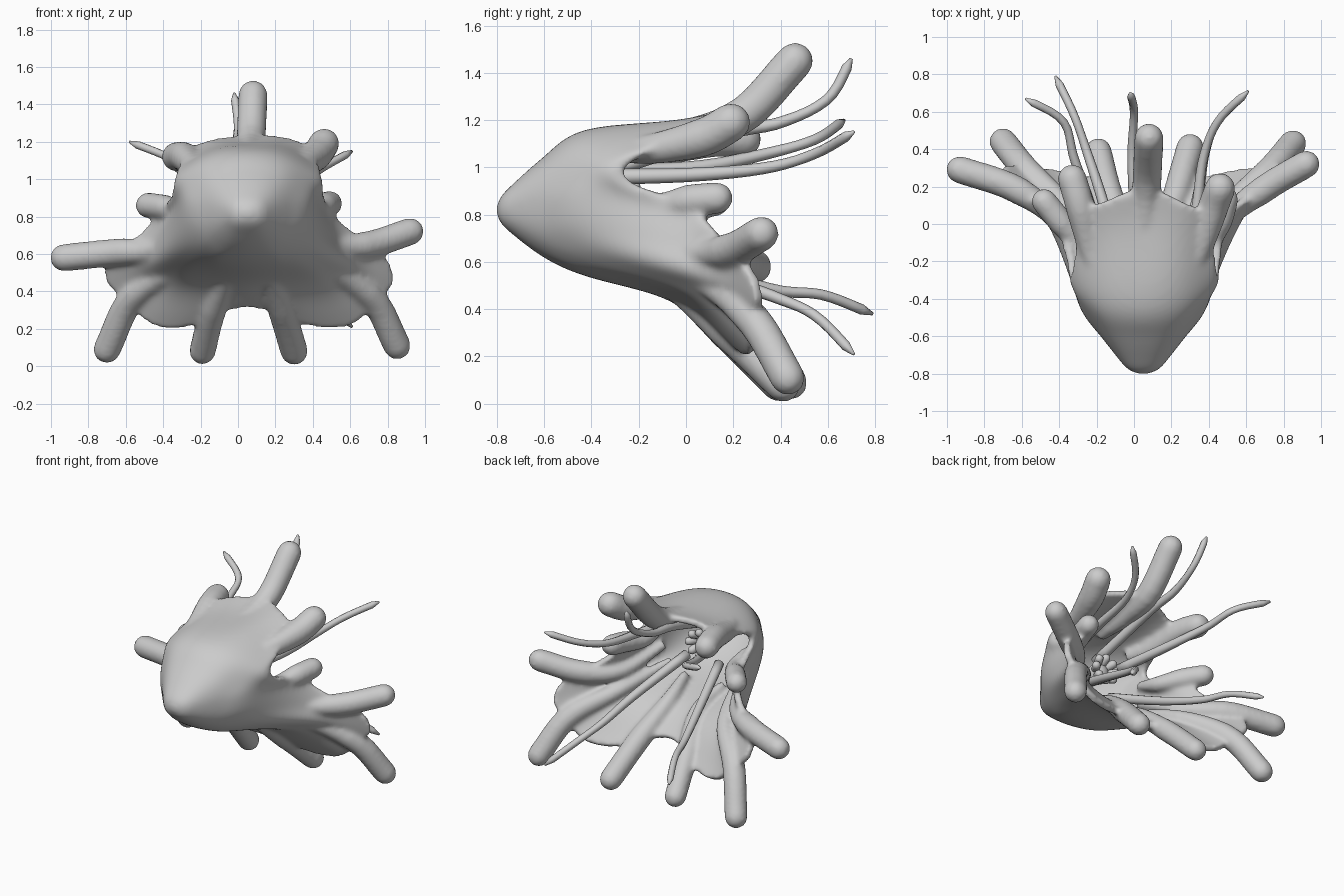
import bpy, bmesh, math
from mathutils import Vector

if "Cube" in bpy.data.objects:
    bpy.data.objects.remove(bpy.data.objects["Cube"])

def spline(pts, n):
    """Catmull-Rom resample of a point list to n points."""
    p = [Vector(q) for q in pts]
    p = [p[0] * 2 - p[1]] + p + [p[-1] * 2 - p[-2]]
    out = []
    for k in range(n):
        t = k / (n - 1) * (len(p) - 3)
        i = min(int(t), len(p) - 4)
        t -= i
        a, b, c, d = p[i:i + 4]
        out.append(0.5 * (2 * b + (c - a) * t + (2 * a - 5 * b + 4 * c - d) * t * t
                          + (3 * b - a - 3 * c + d) * t ** 3))
    return out

def finish(bm, name):
    bmesh.ops.recalc_face_normals(bm, faces=bm.faces)
    for f in bm.faces:
        f.smooth = True
    me = bpy.data.meshes.new(name)
    bm.to_mesh(me)
    bm.free()
    ob = bpy.data.objects.new(name, me)
    bpy.context.collection.objects.link(ob)
    return ob

def tube(name, pts, r0, r1, n=14, sides=12, round_tip=True):
    """Tapered tube along a smooth path, with a rounded or pointed tip."""
    path = spline(pts, n)
    rad = [r0 + (r1 - r0) * min(1, 1.6 * i / (n - 1)) for i in range(n)]
    end = (path[-1] - path[-2]).normalized()
    if round_tip:
        last = path[-1].copy()
        for a in (25, 50, 75):
            path.append(last + end * r1 * math.sin(math.radians(a)))
            rad.append(r1 * math.cos(math.radians(a)))
    else:
        rad[-1] = r1 * .3
    bm = bmesh.new()
    tan = (path[1] - path[0]).normalized()
    u = tan.orthogonal().normalized()
    rings = []
    for i, p in enumerate(path):
        t = (path[min(i + 1, len(path) - 1)] - path[max(i - 1, 0)]).normalized()
        u = (u - t * u.dot(t)).normalized()
        v = t.cross(u)
        rings.append([bm.verts.new(p + rad[i] * (u * math.cos(a) + v * math.sin(a)))
                      for a in (2 * math.pi * k / sides for k in range(sides))])
    for a, b in zip(rings, rings[1:]):
        for k in range(sides):
            bm.faces.new((a[k], a[(k + 1) % sides], b[(k + 1) % sides], b[k]))
    bm.faces.new(rings[0])
    bm.faces.new(rings[-1])
    return finish(bm, name)

def mantle_point(y, cz, rx, rz, deg):
    c, s = math.cos(math.radians(deg)), math.sin(math.radians(deg))
    f = lambda v: math.copysign(abs(v) ** 0.82, v)
    return (0.05 + rx * f(c), y, cz + rz * f(s))

# Arms: name, angle on the mantle, path beyond the mantle, start radius, tip radius
arms = [
    ("top_arm", 90, [(.06, .0, 1.17), (.07, .24, 1.22), (.08, .46, 1.45)], .03, .08),
    ("upper_right_arm", 48, [(.38, -.12, 1.10), (.42, .08, 1.13), (.46, .19, 1.19)], .05, .084),
    ("middle_right_arm", 4, [(.43, -.12, .84), (.46, .02, .86), (.49, .13, .87)], .03, .07),
    ("right_arm", -17, [(.53, .03, .63), (.70, .19, .65), (.92, .32, .72)], .03, .075),
    ("lower_right_outer_arm", -42, [(.52, .08, .50), (.72, .28, .36), (.85, .43, .11)], .03, .075),
    ("lower_right_inner_arm", -68, [(.18, -.04, .46), (.24, .20, .28), (.30, .41, .08)], .03, .075),
    ("lower_left_inner_arm", -112, [(-.07, -.04, .46), (-.14, .19, .28), (-.19, .39, .08)], .03, .072),
    ("lower_left_outer_arm", -138, [(-.38, .08, .49), (-.57, .28, .36), (-.70, .44, .09)], .03, .075),
    ("left_arm", -163, [(-.45, .03, .61), (-.64, .19, .61), (-.93, .29, .58)], .03, .075),
    ("middle_left_arm", -184, [(-.32, -.12, .83), (-.40, .02, .85), (-.48, .12, .86)], .03, .07),
    ("upper_left_arm", -228, [(-.26, -.12, 1.09), (-.29, .1, 1.12), (-.33, .24, 1.12)], .05, .08),
]
parts = []
for name, deg, pts, r0, r1 in arms:
    # the root is sunk to the inner side so that it shows as a ridge there
    start = mantle_point(-.28, .85, .33, .275, deg)
    root = Vector(pts[0]).lerp(Vector((.05, -.12, .84)), .07)
    parts.append(tube(name, [start, root] + pts[1:], r0, r1))

# Webbed mantle: one column per arm plus the web edges and side slits between them
columns = [(deg, pts[:2]) for _, deg, pts, _, _ in arms] + [
    (70, [(.23, -.06, 1.19), (.28, .09, 1.215)]),
    (30, [(.42, -.33, 1.02), (.42, -.28, 1.03)]),
    (14, [(.43, -.33, .94), (.43, -.28, .93)]),
    (-7, [(.48, -.04, .74), (.54, .11, .75)]),
    (-26, [(.60, .10, .57), (.81, .28, .58)]),
    (-34, [(.60, .10, .53), (.84, .33, .42)]),
    (-51, [(.45, .05, .46), (.65, .30, .21)]),
    (-60, [(.30, .0, .46), (.38, .25, .21)]),
    (-90, [(.05, -.10, .47), (.05, .08, .35)]),
    (-120, [(-.18, .0, .46), (-.25, .25, .21)]),
    (-129, [(-.32, .05, .46), (-.47, .29, .20)]),
    (-146, [(-.47, .10, .52), (-.70, .32, .42)]),
    (-154, [(-.48, .08, .56), (-.72, .27, .55)]),
    (-173, [(-.39, -.03, .73), (-.46, .10, .74)]),
    (-194, [(-.32, -.33, .94), (-.32, -.28, .93)]),
    (-210, [(-.31, -.33, 1.02), (-.31, -.28, 1.03)]),
    (-250, [(-.12, -.06, 1.17), (-.17, .10, 1.20)]),
]
columns.sort(key=lambda c: -c[0])
bm = bmesh.new()
grid = []
for deg, pts in columns:
    col = [mantle_point(*ring, deg) for ring in ((-.765, .82, .07, .05), (-.60, .83, .20, .19),
                                                 (-.42, .85, .33, .295))]
    grid.append([bm.verts.new(p) for p in spline(col + pts, 15)])
tip = bm.verts.new((.05, -.785, .82))
for a, b in zip(grid, grid[1:] + grid[:1]):
    bm.faces.new((tip, a[0], b[0]))
    for i in range(14):
        bm.faces.new((a[i], a[i + 1], b[i + 1], b[i]))
body = finish(bm, "webbed_body")
sub = body.modifiers.new("smooth", "SUBSURF")
sub.levels = sub.render_levels = 2
solid = body.modifiers.new("thickness", "SOLIDIFY")
solid.thickness, solid.offset = .045, 0

# Fuse arms and mantle into one soft skin
bpy.ops.object.select_all(action='DESELECT')
body.select_set(True)
bpy.context.view_layer.objects.active = body
bpy.ops.object.convert(target='MESH')
for p in parts:
    p.select_set(True)
body.select_set(True)
bpy.context.view_layer.objects.active = body
bpy.ops.object.join()
rem = body.modifiers.new("fuse", "REMESH")
rem.mode, rem.voxel_size, rem.use_smooth_shade = 'VOXEL', .014, True
soft = body.modifiers.new("soften", "SMOOTH")
soft.factor, soft.iterations = .5, 10

# Thin feelers trailing out of the opening
feelers = [
    [(.03, -.35, .98), (.0, .15, 1.14), (-.01, .4, 1.19), (.0, .6, 1.29), (-.02, .70, 1.46)],
    [(-.15, -.32, .98), (-.22, .05, 1.0), (-.32, .35, 1.06), (-.38, .55, 1.12), (-.58, .67, 1.2)],
    [(.25, -.32, .96), (.33, .05, .97), (.37, .35, 1.0), (.45, .55, 1.06), (.61, .71, 1.15)],
    [(-.05, -.3, .72), (-.16, .1, .56), (-.25, .38, .48), (-.32, .58, .46), (-.42, .79, .38)],
    [(.2, -.3, .72), (.33, .1, .55), (.38, .38, .45), (.45, .55, .37), (.61, .71, .21)],
]
for i, pts in enumerate(feelers):
    tube(f"feeler_{i + 1}", pts, .034, .022, n=20, sides=8, round_tip=False)

# Mouth: a ring of small petals round a central bead, deep inside
centre = Vector((.05, -.3, .86))
for i in range(8):
    a = 2 * math.pi * i / 8
    d = Vector((math.cos(a), 0, math.sin(a)))
    tube(f"mouth_petal_{i + 1}", [centre + d * .03, centre + d * .06 + Vector((0, .05, 0)),
                                  centre + d * .08 + Vector((0, .08, 0))], .02, .028, n=6, sides=8)
bm = bmesh.new()
bmesh.ops.create_uvsphere(bm, u_segments=16, v_segments=10, radius=.07)
bmesh.ops.translate(bm, verts=bm.verts, vec=centre)
finish(bm, "mouth_bead")
